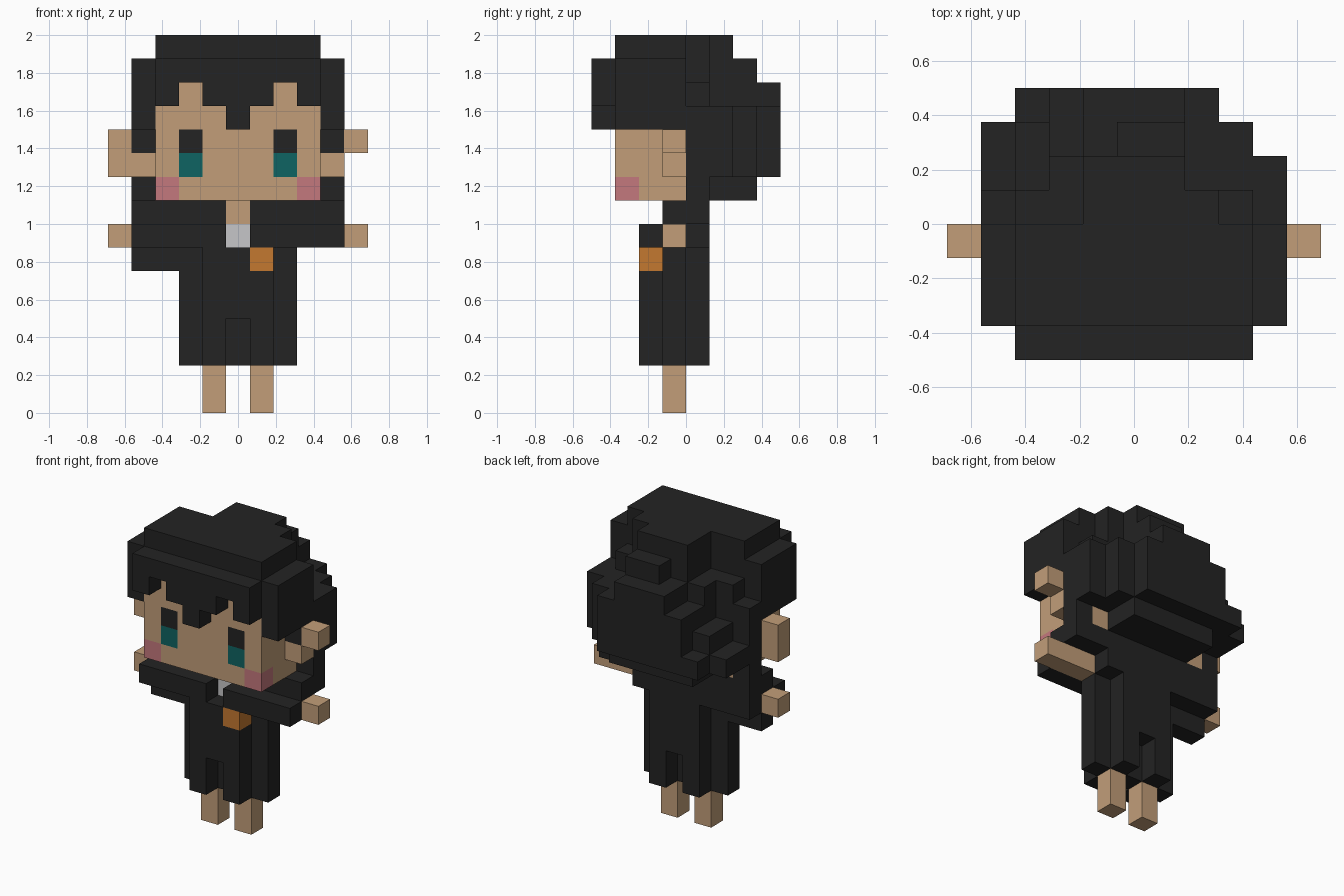
import bpy
import bmesh
from mathutils import Vector

if "Cube" in bpy.data.objects:
    bpy.data.objects.remove(bpy.data.objects["Cube"])

S = 0.125  # block size


def srgb(r, g, b):
    f = lambda v: v / 12.92 if v <= 0.04045 else ((v + 0.055) / 1.055) ** 2.4
    return (f(r / 255), f(g / 255), f(b / 255), 1.0)


def material(name, rgb):
    m = bpy.data.materials.new(name)
    m.use_nodes = True
    m.diffuse_color = srgb(*rgb)
    bsdf = next(n for n in m.node_tree.nodes if n.type == 'BSDF_PRINCIPLED')
    bsdf.inputs["Base Color"].default_value = srgb(*rgb)
    bsdf.inputs["Roughness"].default_value = 0.9
    return m


black = material("charcoal", (35, 35, 35))
skin = material("skin", (194, 158, 121))
teal = material("teal", (15, 99, 98))
pink = material("blush_pink", (196, 120, 125))
orange = material("orange", (196, 120, 48))
white = material("collar_white", (198, 198, 200))

# Block grid: column x (-5..5), row y (0 = front), layer z (0 = ground)
cells = {}
part_material = {}


def box(part, mat, x, y, z):
    """Fill inclusive block ranges with a part; later boxes replace earlier ones."""
    part_material[part] = mat
    for i in range(x[0], x[1] + 1):
        for j in range(y[0], y[1] + 1):
            for k in range(z[0], z[1] + 1):
                cells[i, j, k] = part


# Legs and robe
for s, side in ((1, "left"), (-1, "right")):
    box(side + "_leg", skin, (s, s), (3, 3), (0, 1))
    box("robe", black, (s, s), (2, 4), (2, 6))
    box("robe", black, (2 * s, 2 * s), (3, 3), (2, 6))
box("robe", black, (0, 0), (3, 3), (2, 3))
box("robe", black, (0, 0), (2, 4), (4, 6))
box("robe", black, (-2, 2), (3, 4), (7, 8))

# Sleeves, hands, collar and badge
box("right_sleeve", black, (-4, -1), (2, 4), (7, 7))
box("right_sleeve", black, (-4, -3), (3, 4), (8, 8))
box("right_sleeve", black, (-4, -3), (3, 3), (6, 6))
box("left_sleeve", black, (1, 4), (2, 2), (7, 7))
box("left_sleeve", black, (3, 4), (3, 4), (8, 8))
box("right_hand", skin, (-5, -5), (3, 3), (7, 7))
box("left_hand", skin, (3, 5), (3, 3), (7, 7))
box("neck", skin, (0, 0), (3, 3), (8, 8))
box("collar", white, (0, 0), (3, 3), (7, 7))
box("badge", orange, (1, 1), (2, 2), (6, 6))

# Head with face details
box("head", skin, (-3, 3), (1, 3), (9, 13))
box("head", skin, (-3, 3), (4, 4), (9, 10))
for s, side in ((1, "left"), (-1, "right")):
    box(side + "_eye_top", black, (2 * s, 2 * s), (1, 1), (11, 11))
    box(side + "_iris", teal, (2 * s, 2 * s), (1, 1), (10, 10))
    box(side + "_cheek", pink, (3 * s, 3 * s), (1, 1), (9, 9))
    box(side + "_ear", skin, (4 * s, 4 * s), (3, 3), (10, 10))
    box("hair", black, (4 * s, 4 * s), (3, 3), (11, 11))
    box("hair", black, (3 * s, 3 * s), (0, 0), (13, 14))
box("left_ear", skin, (5, 5), (3, 3), (11, 11))
box("right_ear", skin, (-5, -5), (3, 3), (10, 11))

# Fringe
box("hair", black, (-3, 3), (0, 0), (14, 14))
box("hair", black, (-1, 1), (0, 0), (13, 13))
box("hair", black, (0, 0), (0, 0), (12, 12))

# Hair volume: top layer of each column, per row from front to back (0 = none)
front_row = (14, 15, 15, 15, 15, 15, 15, 15, 14)
hair_tops = {
    1: front_row, 2: front_row, 3: front_row,
    4: (12, 13, 13, 15, 15, 15, 15, 13, 12),
    5: (10, 11, 13, 15, 15, 15, 12, 12, 12),
    6: (10, 11, 12, 13, 14, 14, 12, 12, 0),
    7: (0, 10, 12, 13, 13, 13, 12, 0, 0),
}


def hair_bottom(c, row):
    if row <= 3:
        return 12 if abs(c) == 4 else 14
    if row == 4:
        return 9 if abs(c) == 4 else 11
    return 9 if row < 7 and abs(c) <= 2 else 10


for row, tops in hair_tops.items():
    for c, top in zip(range(-4, 5), tops):
        if top:
            box("hair", black, (c, c), (row, row), (hair_bottom(c, row), top))

# Build each part from its exposed block faces
AXES = [Vector(v) for v in ((1, 0, 0), (0, 1, 0), (0, 0, 1))]
for part, mat in part_material.items():
    bm = bmesh.new()
    for cell in [c for c, p in cells.items() if p == part]:
        centre = Vector((cell[0], cell[1] - 3.5, cell[2] + 0.5)) * S
        for a in range(3):
            for sign in (1, -1):
                n = AXES[a] * sign
                if tuple(int(cell[i] + n[i]) for i in range(3)) in cells:
                    continue
                u = AXES[(a + 1) % 3]
                v = n.cross(u)
                corners = ((-1, -1), (1, -1), (1, 1), (-1, 1))
                bm.faces.new([bm.verts.new(centre + (n + u * p + v * q) * S / 2)
                              for p, q in corners])
    bmesh.ops.remove_doubles(bm, verts=bm.verts, dist=0.001)
    # Merge coplanar block faces into clean flat panels
    bmesh.ops.dissolve_limit(bm, angle_limit=0.01, verts=bm.verts, edges=bm.edges)
    mesh = bpy.data.meshes.new(part)
    bm.to_mesh(mesh)
    bm.free()
    mesh.materials.append(mat)
    obj = bpy.data.objects.new(part, mesh)
    bpy.context.collection.objects.link(obj)
